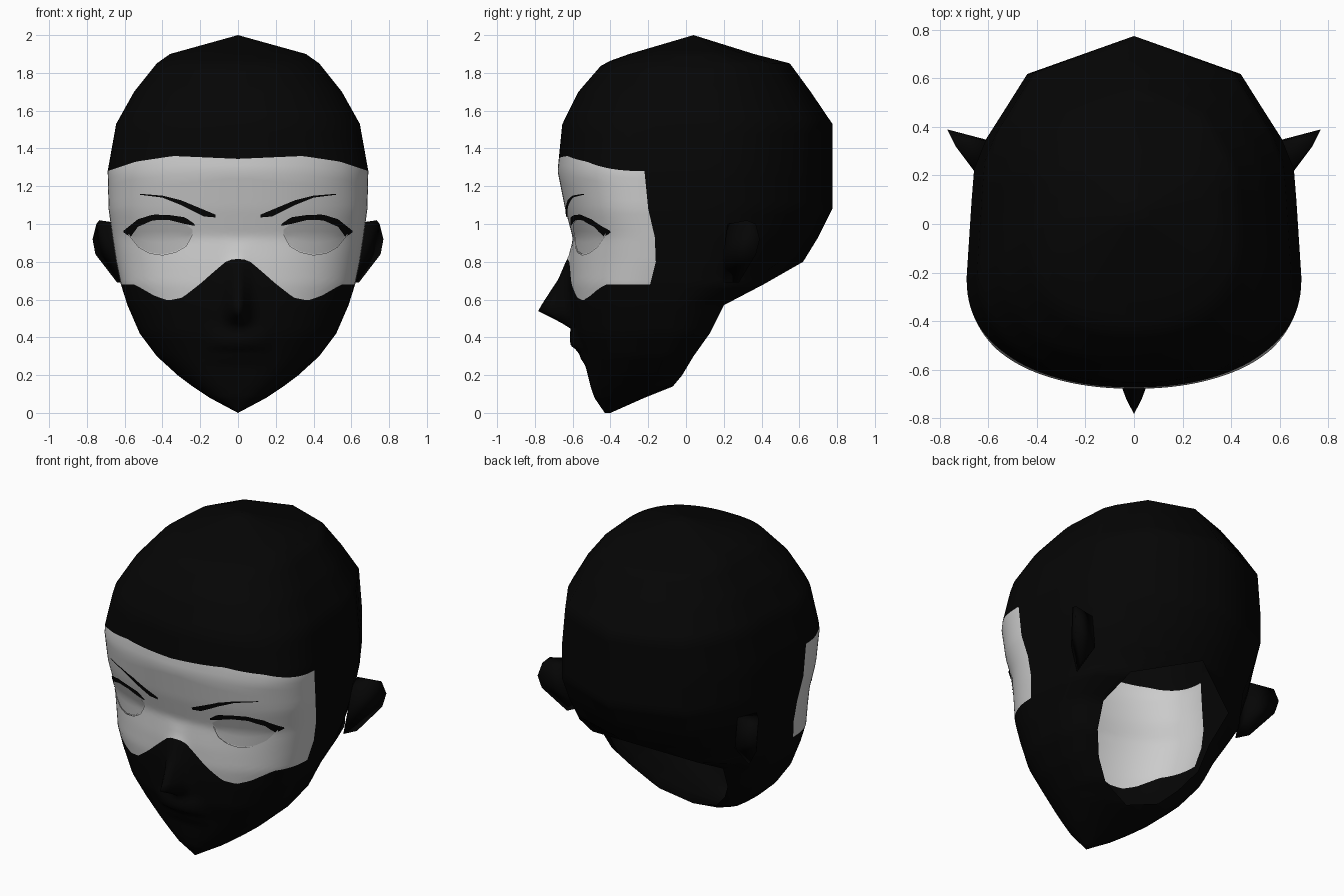
import bpy, bmesh, math

cube = bpy.data.objects.get("Cube")
if cube:
    bpy.data.objects.remove(cube, do_unlink=True)


def make_material(name, value):
    mat = bpy.data.materials.new(name)
    mat.use_nodes = True
    mat.diffuse_color = (value, value, value, 1)
    mat.node_tree.nodes["Principled BSDF"].inputs["Base Color"].default_value = (value, value, value, 1)
    return mat


black = make_material("black_cloth", 0.0015)
pale = make_material("pale_skin", 0.6)
grey = make_material("eye_grey", 0.45)


def interp(points, t):
    """Linear lookup in a list of (key, value, ...) rows."""
    if t <= points[0][0]:
        return points[0][1:]
    for a, b in zip(points, points[1:]):
        if t <= b[0]:
            f = (t - a[0]) / (b[0] - a[0])
            return tuple(p + (q - p) * f for p, q in zip(a[1:], b[1:]))
    return points[-1][1:]


# Head sections: height, front y, half width, y of widest point, end x, end y.
# The end point lies on the back seam, or on the rim of the open neck.
SECTIONS = [
    (0, -.43, 0, -.42, 0, -.4),
    (.08, -.485, .15, -.33, 0, -.22),
    (.14, -.505, .24, -.28, 0, -.07),
    (.2, -.52, .32, -.25, .2, -.02),
    (.3, -.545, .43, -.22, .3, .04),
    (.42, -.59, .52, -.2, .38, .125),
    (.57, -.61, .585, -.19, .4, .2),
    (.68, -.62, .62, -.19, .37, .41),
    (.8, -.615, .645, -.16, 0, .62),
    (.93, -.6, .665, -.165, 0, .7),
    (1.08, -.64, .685, -.2, 0, .775),
    (1.28, -.68, .69, -.22, 0, .775),
    (1.53, -.655, .645, -.17, 0, .775),
    (1.7, -.57, .55, -.12, 0, .66),
    (1.85, -.44, .43, -.05, 0, .55),
    (1.9, -.3, .36, 0, 0, .36),
    (2, .04, 0, .04, 0, .04),
]
NOSE = [(.44, 0), (.47, .05), (.54, .178), (.7, .06), (.83, .01), (.9, 0)]
LIPS = [(.25, 0), (.3, .02), (.325, .012), (.35, .045), (.4, .035), (.46, 0)]
ROUND = 2.3


def front_y(x, z):
    """Depth of the face surface at a point seen from the front."""
    yf, w, yw = interp(SECTIONS, z)[:3]
    ratio = min(abs(x) / w, 1) if w else 0
    y = yw + (yf - yw) * (1 - ratio ** ROUND) ** (1 / ROUND)
    y -= interp(NOSE, z)[0] * math.exp(-(x / .05) ** 2)
    return y - interp(LIPS, z)[0] * max(0, 1 - (x / .18) ** 2)


def finish(name, bm, mats):
    bmesh.ops.remove_doubles(bm, verts=bm.verts, dist=1e-4)
    bmesh.ops.recalc_face_normals(bm, faces=bm.faces)
    mesh = bpy.data.meshes.new(name)
    bm.to_mesh(mesh)
    bm.free()
    for mat in mats:
        mesh.materials.append(mat)
    for poly in mesh.polygons:
        poly.use_smooth = True
    obj = bpy.data.objects.new(name, mesh)
    bpy.context.collection.objects.link(obj)
    obj.modifiers.new("mirror", "MIRROR").use_clip = True


def add_grid(bm, rows, material_rule=lambda r, c: 0):
    verts = [[bm.verts.new(p) for p in row] for row in rows]
    for r in range(len(rows) - 1):
        for c in range(len(rows[0]) - 1):
            face = bm.faces.new((verts[r][c], verts[r][c + 1], verts[r + 1][c + 1], verts[r + 1][c]))
            face.material_index = material_rule(r, c)


# Head: rows bend to follow the edges of the face opening
LOW, HIGH = .68, 1.28
OPENING_LOW = [(0, .815), (.05, .81), (.2, .68), (.3, .61), (.38, .595), (.45, .62), (.54, LOW)]
OPENING_HIGH = [(0, 1.345), (.35, 1.36), (.55, 1.33), (.69, HIGH)]
# Coarse rear outline, as shares of the width and depth behind the widest point
REAR = [(.985, .16), (.97, .32), (.955, .45), (.885, .57), (.64, .84), (0, 1)]
FRONT, SPLIT = 30, 5

heights = [a[0] + (b[0] - a[0]) * k / SPLIT
           for a, b in zip(SECTIONS, SECTIONS[1:]) for k in range(SPLIT)] + [2]
rows = []
for z in heights:
    row = []
    for c in range(FRONT + 1):
        side = math.sin(math.pi / 2 * c / FRONT)
        low = interp(OPENING_LOW, side * .61)[0]
        high = interp(OPENING_HIGH, side * .69)[0]
        zz = interp([(0, 0), (LOW, low), (HIGH, high), (2, 2)], z)[0]
        x = side * interp(SECTIONS, zz)[1]
        row.append((x, front_y(x, zz), zz))
    yf, w, yw, xe, ye = interp(SECTIONS, z)
    row += [(xe + (w - xe) * fx, yw + (ye - yw) * fy, z) for fx, fy in REAR]
    rows.append(row)


def head_material(r, c):
    return int(c < FRONT and LOW - .01 < heights[r] < HIGH - .01)


bm = bmesh.new()
add_grid(bm, rows, head_material)
finish("head", bm, [black, pale])


# Eyes, lids, lashes and brows: thin plates that follow the face
def face_plate(name, lower, upper, offset, mat, steps=20):
    x0, x1 = lower[0][0], lower[-1][0]
    grid = []
    for i in range(steps + 1):
        x = x0 + (x1 - x0) * i / steps
        a, b = interp(lower, x)[0], interp(upper, x)[0]
        grid.append([(x, front_y(x, z) - offset, z) for z in (a + (b - a) * k / 6 for k in range(7))])
    bm = bmesh.new()
    add_grid(bm, grid)
    finish(name, bm, [mat])


EYE_LOW = [(.24, .95), (.27, .89), (.33, .855), (.4, .84), (.47, .85), (.53, .885), (.58, .95)]
EYE_HIGH = [(.24, .97), (.28, 1), (.36, 1.02), (.45, 1.02), (.53, .995), (.58, .95)]
face_plate("eye", EYE_LOW, EYE_HIGH, .006, grey)
face_plate("lower_lid", [(x, z - .007) for x, z in EYE_LOW], EYE_LOW, .009, pale)
face_plate("upper_lash",
           [(.23, .99), (.28, 1), (.36, 1.02), (.45, 1.02), (.53, .985), (.57, .93), (.605, .955)],
           [(.23, 1), (.28, 1.035), (.36, 1.047), (.45, 1.05), (.53, 1.025), (.605, .965)],
           .009, black)
face_plate("brow",
           [(.12, 1.035), (.18, 1.04), (.3, 1.1), (.4, 1.14), (.52, 1.155)],
           [(.12, 1.05), (.18, 1.075), (.3, 1.125), (.4, 1.15), (.52, 1.16)],
           .008, black)

# Ears: swept-back wedges
bm = bmesh.new()
for p in [(.65, .22, 1), (.645, .2, .85), (.6, .2, .69), (.735, .32, 1.02), (.75, .37, 1),
          (.77, .39, .92), (.755, .37, .84), (.64, .28, .69), (.6, .34, 1), (.58, .34, .8)]:
    bm.verts.new(p)
bmesh.ops.convex_hull(bm, input=bm.verts)
finish("ear", bm, [black])
